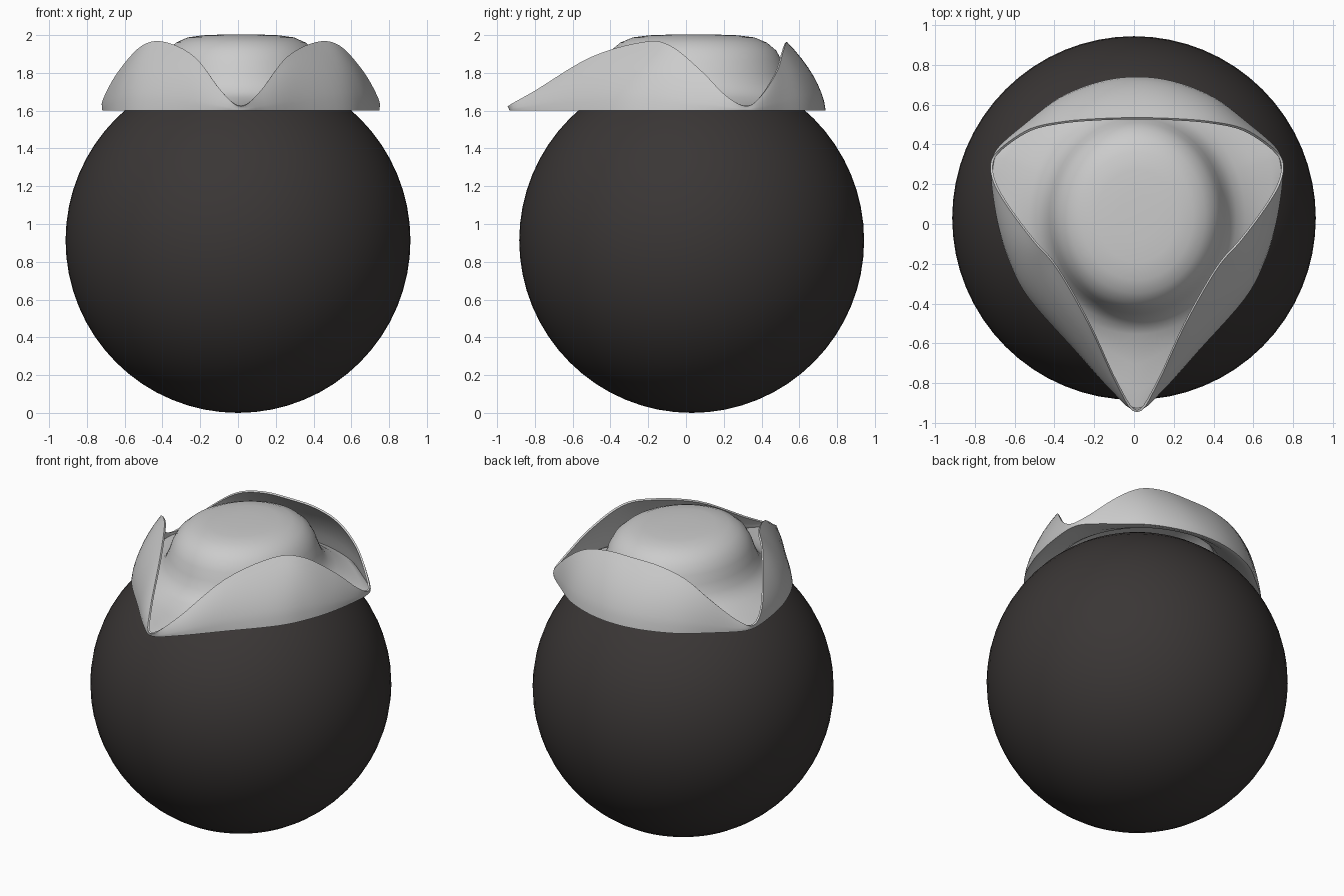
import bpy, bmesh, math
from mathutils import Vector

if "Cube" in bpy.data.objects:
    bpy.data.objects.remove(bpy.data.objects["Cube"])

CX, CY = 0.015, 0.04   # hat centre

# Round head
bpy.ops.mesh.primitive_uv_sphere_add(segments=64, ring_count=32, radius=0.913,
                                     location=(0, 0.03, 0.913))
head = bpy.context.object
head.name = "round_head"
bpy.ops.object.shade_smooth()
dark = bpy.data.materials.new("dark")
dark.diffuse_color = (0.042, 0.037, 0.036, 1)
dark.use_nodes = True
dark.node_tree.nodes["Principled BSDF"].inputs["Base Color"].default_value = dark.diffuse_color
head.data.materials.append(dark)

# Half outlines from back centre to front tip: brim fold (x, y) and flap edge (x, y, z)
fold = [(0, .735), (.19, .71), (.39, .63), (.56, .50), (.69, .385), (.725, .31),
        (.725, .20), (.695, .0), (.64, -.18), (.54, -.37), (.31, -.63), (.13, -.83), (0, -.93)]
edge = [(0, .53, 1.96), (.19, .525, 1.955), (.37, .51, 1.91), (.53, .475, 1.80),
        (.665, .39, 1.67), (.727, .315, 1.625), (.715, .21, 1.68), (.64, .08, 1.81),
        (.52, -.08, 1.94), (.40, -.22, 1.96), (.24, -.50, 1.88), (.10, -.80, 1.70),
        (0, -.94, 1.625)]


def closed_curve(half, sub=5):
    """Mirror a half outline and smooth it with a closed Catmull-Rom spline."""
    pts = [Vector(p) for p in half]
    pts += [Vector((-p[0], p[1], p[2])) for p in half[-2:0:-1]]
    n, out = len(pts), []
    for i in range(n):
        a, b, c, d = (pts[(i + k) % n] for k in (-1, 0, 1, 2))
        for s in range(sub):
            t = s / sub
            out.append(0.5 * (2 * b + (c - a) * t + (2 * a - 5 * b + 4 * c - d) * t * t
                              + (3 * b - a - 3 * c + d) * t ** 3) + Vector((CX, 0, 0)))
    return out


B = closed_curve([(x, y, 1.605) for x, y in fold])
E = closed_curve(edge)

# Crown profile (radius, height), stretched front to back
crown = [(.10, 1.997), (.20, 1.993), (.28, 1.982), (.34, 1.955), (.385, 1.915), (.415, 1.86),
         (.435, 1.80), (.46, 1.74), (.495, 1.695), (.54, 1.665)]
rings = []
for r, z in crown:
    ring = []
    for p in B:
        a = math.atan2(p.y - CY, p.x - CX)
        ring.append(Vector((CX + r * math.cos(a), CY + r * (1.2 - .2 * r) * math.sin(a), z)))
    rings.append(ring)

# Brim, then turned-up flaps curving inward
base = rings[-1]
for t, z in ((.4, 1.632), (.75, 1.615), (.95, 1.606)):
    rings.append([Vector((*a.lerp(b, t).xy, z)) for a, b in zip(base, B)])
for k in range(9):
    t = k / 8
    ring = []
    for b, e in zip(B, E):
        c = b.lerp(e, .15)
        c.z = (b.z + e.z) / 2
        ring.append(b * (1 - t) ** 2 + c * 2 * t * (1 - t) + e * t * t)
    rings.append(ring)

bm = bmesh.new()
pole = bm.verts.new((CX, CY, 1.998))
rows = [[bm.verts.new(p) for p in ring] for ring in rings]
n = len(B)
for j in range(n):
    k = (j + 1) % n
    bm.faces.new((pole, rows[0][j], rows[0][k]))
    for u, v in zip(rows, rows[1:]):
        bm.faces.new((u[j], v[j], v[k], u[k]))
bmesh.ops.recalc_face_normals(bm, faces=bm.faces)
mesh = bpy.data.meshes.new("three_cornered_hat")
bm.to_mesh(mesh)
bm.free()
hat = bpy.data.objects.new("three_cornered_hat", mesh)
bpy.context.collection.objects.link(hat)

# Felt thickness
sol = hat.modifiers.new("thickness", 'SOLIDIFY')
sol.thickness = 0.012
sol.offset = 0
bpy.ops.object.select_all(action='DESELECT')
hat.select_set(True)
bpy.context.view_layer.objects.active = hat
bpy.ops.object.modifier_apply(modifier=sol.name)
bpy.ops.object.shade_smooth_by_angle(angle=math.radians(50))
